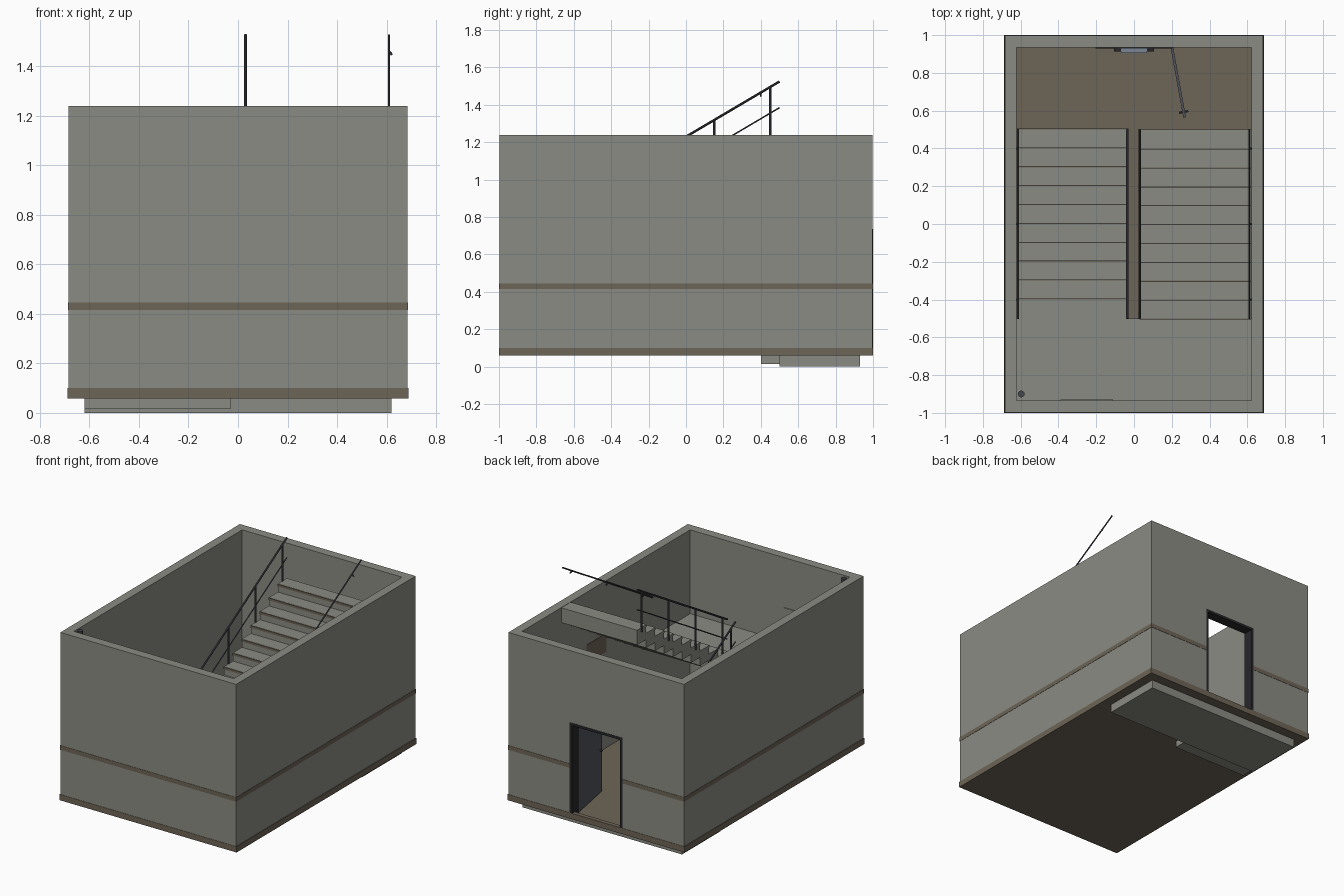
import bpy, bmesh
from mathutils import Vector, Matrix

cube = bpy.data.objects.get("Cube")
if cube:
    bpy.data.objects.remove(cube)


def material(name, r, g, b):
    m = bpy.data.materials.new(name)
    m.diffuse_color = (r, g, b, 1)
    m.use_nodes = True
    for n in m.node_tree.nodes:
        if n.type == 'BSDF_PRINCIPLED':
            n.inputs["Base Color"].default_value = (r, g, b, 1)
            n.inputs["Roughness"].default_value = 0.8
    return m


CONCRETE = material("concrete grey", 0.26, 0.26, 0.23)
BROWN = material("dusty brown", 0.155, 0.13, 0.095)
STEEL = material("rail steel", 0.06, 0.065, 0.078)
DOOR = material("door blue grey", 0.085, 0.09, 0.11)
DARK = material("frame black", 0.02, 0.02, 0.023)
LENS = material("lamp lens", 0.2, 0.24, 0.3)


def finish(name, bm, mat):
    bmesh.ops.recalc_face_normals(bm, faces=bm.faces)
    me = bpy.data.meshes.new(name)
    bm.to_mesh(me)
    bm.free()
    me.materials.append(mat)
    ob = bpy.data.objects.new(name, me)
    bpy.context.collection.objects.link(ob)
    return ob


def add_box(bm, x, y, z):
    """Add a box spanning the given (low, high) ranges."""
    size = [b - a for a, b in (x, y, z)]
    mid = [(a + b) / 2 for a, b in (x, y, z)]
    bmesh.ops.create_cube(bm, size=1, matrix=Matrix.Translation(mid) @ Matrix.Diagonal((*size, 1)))


def boxes(name, mat, *ranges):
    bm = bmesh.new()
    for r in ranges:
        add_box(bm, *r)
    return finish(name, bm, mat)


def ring(name, mat, outer, inner, z):
    """Rectangular wall ring between two half-sizes."""
    bm = bmesh.new()
    corners = ((-1, -1), (1, -1), (1, 1), (-1, 1))
    loops = [[bm.verts.new((sx * hx, sy * hy, h)) for sx, sy in corners]
             for (hx, hy), h in ((outer, z[0]), (outer, z[1]), (inner, z[1]), (inner, z[0]))]
    for a, b in zip(loops, loops[1:] + loops[:1]):
        for i in range(4):
            j = (i + 1) % 4
            bm.faces.new((a[i], a[j], b[j], b[i]))
    return finish(name, bm, mat)


def rods(name, mat, segments, radius, sides=10):
    """Round bars between pairs of points."""
    bm = bmesh.new()
    for a, b in segments:
        a, b = Vector(a), Vector(b)
        turn = (b - a).to_track_quat('Z', 'Y').to_matrix().to_4x4()
        bmesh.ops.create_cone(bm, cap_ends=True, segments=sides, radius1=radius, radius2=radius,
                              depth=(b - a).length, matrix=Matrix.Translation((a + b) / 2) @ turn)
    ob = finish(name, bm, mat)
    bpy.context.view_layer.objects.active = ob
    ob.select_set(True)
    bpy.ops.object.shade_smooth_by_angle()
    ob.select_set(False)
    return ob


FLOOR, TOP = 0.06, 1.24
RISE, GOING = 0.059, 0.1
IN_X, IN_Y = 0.622, 0.935

# Shell
walls = ring("walls", CONCRETE, (0.684, 0.998), (IN_X, IN_Y), (FLOOR, TOP))
belt = ring("belt_course", BROWN, (0.686, 1.0), (0.67, 0.98), (0.415, 0.445))
ring("plinth", BROWN, (0.689, 1.0), (0.66, 0.97), (FLOOR - 0.001, 0.1))
boxes("floor", BROWN, ((-0.684, 0.684), (-0.998, 0.998), (FLOOR - 0.001, FLOOR + 0.004)))

# Doorway cut through the back
cutter = boxes("door_cutter", DARK, ((-0.205, 0.205), (0.8, 1.1), (0, 0.735)))
cutter.hide_render = True
for ob in (walls, belt):
    mod = ob.modifiers.new("doorway", 'BOOLEAN')
    mod.operation, mod.solver, mod.object = 'DIFFERENCE', 'EXACT', cutter
    bpy.context.view_layer.objects.active = ob
    bpy.ops.object.modifier_apply(modifier=mod.name)
bpy.data.objects.remove(cutter)

# Door frame and open leaf
DEPTH = (0.93, 1.0)
boxes("door_frame", DARK,
      ((-0.205, -0.187), DEPTH, (FLOOR, 0.735)),
      ((0.187, 0.205), DEPTH, (FLOOR, 0.735)),
      ((-0.187, 0.187), DEPTH, (0.717, 0.735)))
leaf = boxes("door_leaf", DOOR, ((-0.007, 0.007), (-0.38, 0), (0, 0.64)))
leaf.location = (0.2, 0.938, 0.07)
leaf.rotation_euler.z = 0.18
handle = rods("door_handle", STEEL, [((-0.025, -0.35, 0.3), (0.025, -0.35, 0.3))], 0.006)
handle.parent = leaf

# Landings
boxes("entry_landing", CONCRETE, ((-0.62, 0.62), (0.5, 0.93), (0, FLOOR)))
boxes("middle_landing", CONCRETE,
      ((-IN_X, IN_X), (-IN_Y, -0.5), (FLOOR + 10 * RISE - 0.06, FLOOR + 10 * RISE)))


def flight(name, x, start_y, start_z, way):
    """Ten overlapping step blocks with brown nosings, climbing along way * y."""
    blocks, nosings = [], []
    for i in range(10):
        front = start_y + way * GOING * i
        top = start_z + RISE * (i + 1)
        blocks.append((x, sorted((front, front + way * GOING)), (top - 0.104, top)))
        nosings.append((x, sorted((front - way * 0.006, front + way * 0.002)), (top - 0.016, top - 0.001)))
    boxes(name + "_steps", CONCRETE, *blocks)
    boxes(name + "_nosings", BROWN, *nosings)


def railing(name, x, start_y, start_z, way, guard):
    """Sloped handrail; a guard also has posts and a middle rail."""
    def point(run, lift):
        return (x, start_y + way * run, start_z + RISE / GOING * run + lift)
    segs = [(point(0, 0.285), point(1, 0.285))]
    if guard:
        rods(name + "_middle_rail", STEEL, [(point(0, 0.145), point(1, 0.145))], 0.004)
        segs += [(point(r, 0), point(r, 0.285)) for r in (0.05, 0.35, 0.65, 0.95)]
    else:
        side = 0.012 if x > 0 else -0.012
        for r in (0.1, 0.5, 0.9):
            a = Vector(point(r, 0.28))
            segs.append((a, a + Vector((side, 0, -0.015))))
    rods(name, STEEL, segs, 0.0065 if guard else 0.005)


# Two flights, doubling back at the middle landing
flight("lower_flight", (-0.62, -0.03), 0.5, FLOOR, -1)
flight("upper_flight", (0.03, 0.62), -0.5, FLOOR + 10 * RISE, 1)
railing("lower_guard", -0.035, 0.5, FLOOR, -1, True)
railing("upper_guard", 0.03, -0.5, FLOOR + 10 * RISE, 1, True)
railing("lower_wall_rail", -0.613, 0.5, FLOOR, -1, False)
railing("upper_wall_rail", 0.61, -0.5, FLOOR + 10 * RISE, 1, False)

# Fittings
rods("corner_pipe", STEEL, [((-0.597, -0.9, FLOOR), (-0.597, -0.9, TOP))], 0.018, 12)
boxes("lamp_body", DARK, ((-0.105, 0.105), (0.912, IN_Y), (0.79, 0.85)))
boxes("lamp_lens", LENS, ((-0.07, 0.07), (0.906, 0.93), (0.796, 0.852)))
boxes("wall_plate", CONCRETE, ((-0.39, -0.11), (-IN_Y, -IN_Y + 0.006), (0.75, 0.89)))
boxes("wall_patch", BROWN, ((IN_X - 0.003, IN_X), (0.0, 0.22), (0.74, 0.87)))
